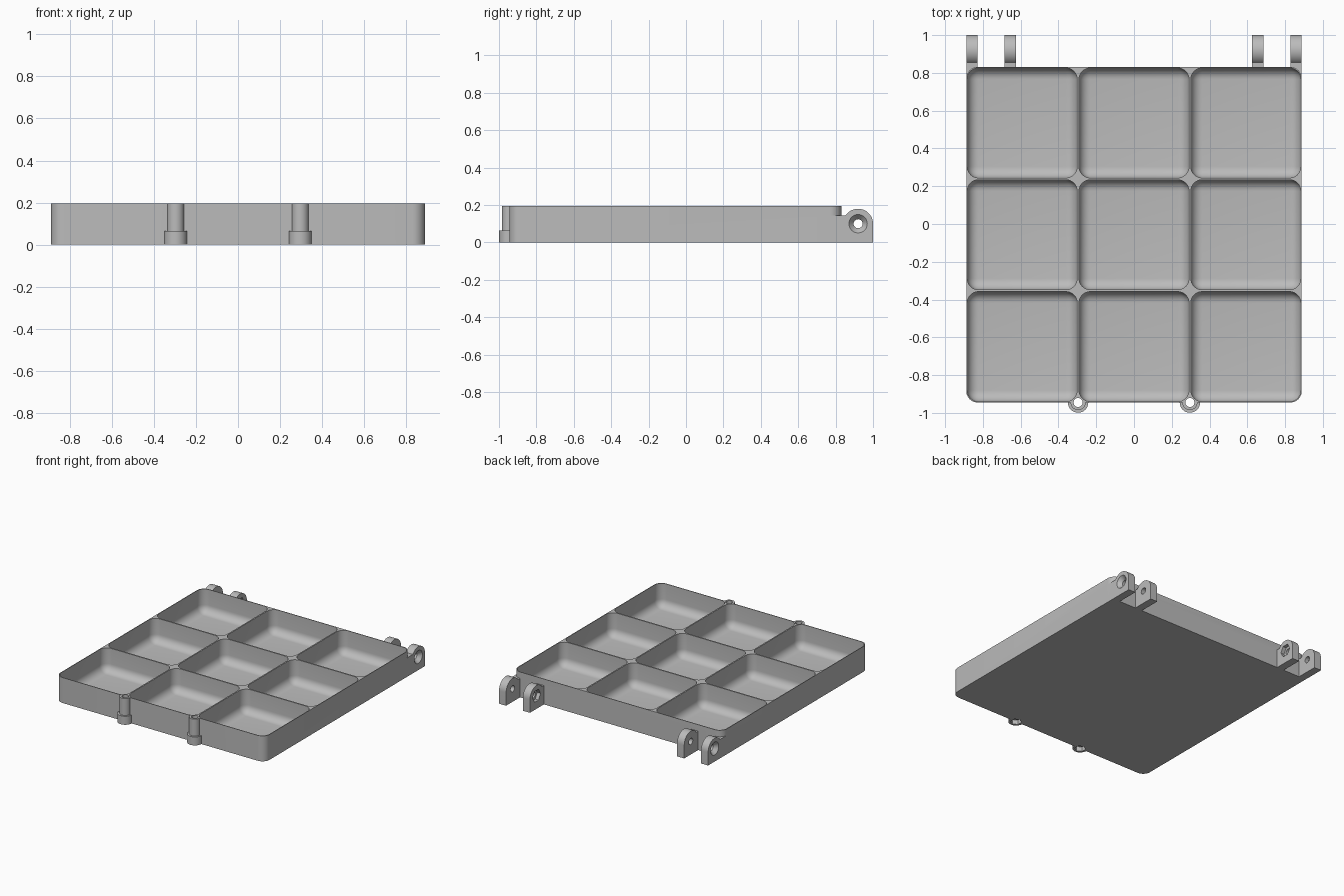
import bpy, bmesh, math
from mathutils import Matrix, Vector

if "Cube" in bpy.data.objects:
    bpy.data.objects.remove(bpy.data.objects["Cube"], do_unlink=True)

HALF, MID_Y, HEIGHT = 0.888, -0.057, 0.195
PITCH, ROUND, FLOOR = 0.592, 0.06, 0.015
PIN_Y, PIN_Z = 0.92, 0.1
FRONT = MID_Y - HALF

grey = bpy.data.materials.new("light grey plastic")
grey.use_nodes = True
grey.diffuse_color = (0.5, 0.5, 0.5, 1)
grey.node_tree.nodes["Principled BSDF"].inputs["Base Color"].default_value = (0.5, 0.5, 0.5, 1)


def make_object(name, bm):
    bmesh.ops.recalc_face_normals(bm, faces=bm.faces)
    mesh = bpy.data.meshes.new(name)
    bm.to_mesh(mesh)
    bm.free()
    mesh.materials.append(grey)
    obj = bpy.data.objects.new(name, mesh)
    bpy.context.collection.objects.link(obj)
    return obj


def rounded_box(name, centre, size, radius, upright_only):
    bm = bmesh.new()
    bmesh.ops.create_cube(bm, size=1)
    bmesh.ops.scale(bm, vec=size, verts=bm.verts)
    edges = [e for e in bm.edges if not upright_only
             or abs(e.verts[0].co.z - e.verts[1].co.z) > 0.01]
    bmesh.ops.bevel(bm, geom=edges, offset=radius, segments=8,
                    profile=0.5, affect='EDGES')
    bmesh.ops.translate(bm, vec=centre, verts=bm.verts)
    return make_object(name, bm)


def cylinder(name, centre, r1, r2, depth, along_x=False, sides=32):
    bm = bmesh.new()
    turn = Matrix.Rotation(math.pi / 2, 4, 'Y') if along_x else Matrix()
    bmesh.ops.create_cone(bm, cap_ends=True, segments=sides, radius1=r1, radius2=r2,
                          depth=depth, matrix=Matrix.Translation(centre) @ turn)
    return make_object(name, bm)


def hinge_lug(x):
    """Upright ear with a round top, reaching back into the tray wall."""
    points = [(0.765, 0), (1.0, 0)]
    for i in range(19):
        a = math.radians(145.8) * i / 18
        points.append((PIN_Y + 0.08 * math.cos(a), PIN_Z + 0.08 * math.sin(a)))
    points.append((0.765, 0.145))
    bm = bmesh.new()
    face = bm.faces.new([bm.verts.new((x - 0.03, y, z)) for y, z in points])
    ext = bmesh.ops.extrude_face_region(bm, geom=[face])
    bmesh.ops.translate(bm, vec=Vector((0.06, 0, 0)),
                        verts=[g for g in ext["geom"] if isinstance(g, bmesh.types.BMVert)])
    return make_object("hinge_lug", bm)


def combine(target, other, operation):
    other.hide_render = True
    mod = target.modifiers.new("combine", 'BOOLEAN')
    mod.operation, mod.object, mod.solver = operation, other, 'EXACT'
    bpy.context.view_layer.objects.active = target
    bpy.ops.object.modifier_apply(modifier=mod.name)
    bpy.data.objects.remove(other, do_unlink=True)


# Tray block
tray = rounded_box("compartment_tray", (0, MID_Y, HEIGHT / 2),
                   (2 * HALF, 2 * HALF, HEIGHT), ROUND, True)

# Hinge lugs and front posts with wider feet
for side in (-1, 1):
    for x in (0.655, HALF - 0.03):
        combine(tray, hinge_lug(side * x), 'UNION')
    px = side * PITCH / 2
    combine(tray, cylinder("post", (px, FRONT, HEIGHT / 2), 0.04, 0.04, HEIGHT), 'UNION')
    combine(tray, cylinder("post_foot", (px, FRONT, 0.0325), 0.054, 0.054, 0.065), 'UNION')

# Nine scooped compartments
for i in (-1, 0, 1):
    for j in (-1, 0, 1):
        cell = rounded_box("cell", (i * PITCH, MID_Y + j * PITCH, FLOOR + 0.2),
                           (PITCH - 0.01, PITCH - 0.01, 0.4), ROUND, False)
        combine(tray, cell, 'DIFFERENCE')

# Pin holes, countersinks on the outer lugs, nut pockets on the inner lugs
combine(tray, cylinder("pin_hole", (0, PIN_Y, PIN_Z), 0.024, 0.024, 2.2, True), 'DIFFERENCE')
for side in (-1, 1):
    wide, narrow = (0.024, 0.05) if side > 0 else (0.05, 0.024)
    combine(tray, cylinder("countersink", (side * (HALF - 0.014), PIN_Y, PIN_Z),
                           wide, narrow, 0.03, True), 'DIFFERENCE')
    combine(tray, cylinder("nut_pocket", (side * 0.628, PIN_Y, PIN_Z),
                           0.048, 0.048, 0.05, True, 6), 'DIFFERENCE')
    # Post bore with a nut pocket underneath
    px = side * PITCH / 2
    combine(tray, cylinder("bore", (px, FRONT, 0.1), 0.024, 0.024, 0.4), 'DIFFERENCE')
    combine(tray, cylinder("foot_pocket", (px, FRONT, 0), 0.04, 0.04, 0.07, False, 6),
            'DIFFERENCE')

# Smooth the curves, keep the edges crisp
bpy.ops.object.select_all(action='DESELECT')
tray.select_set(True)
bpy.context.view_layer.objects.active = tray
bpy.ops.object.shade_smooth_by_angle(angle=math.radians(30))
